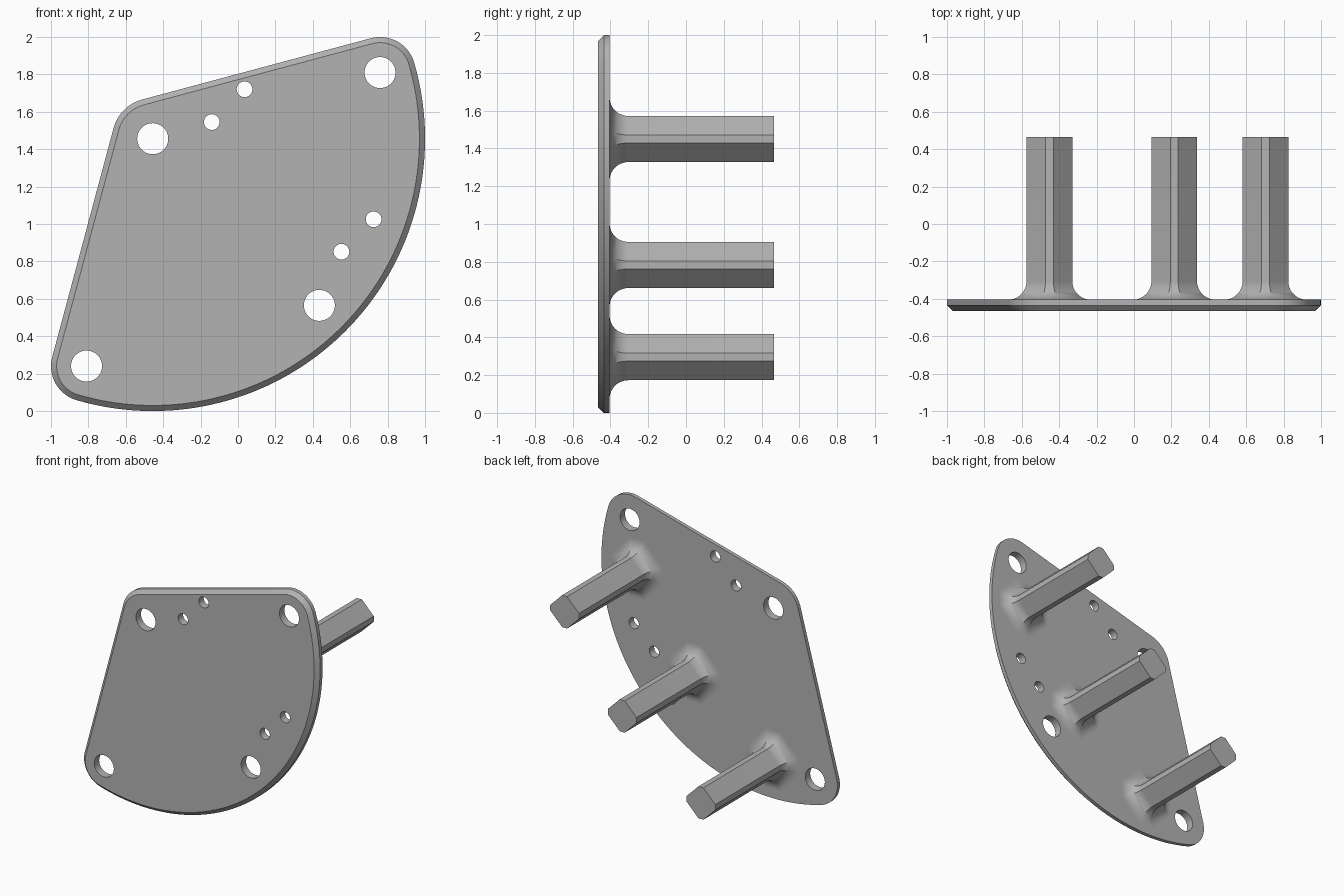
import bpy, bmesh
from math import sin, cos, asin, radians, degrees, pi, sqrt

cube = bpy.data.objects.get("Cube")
if cube:
    bpy.data.objects.remove(cube, do_unlink=True)

grey = bpy.data.materials.new("plain_grey")
grey.use_nodes = True
colour = (0.45, 0.45, 0.45, 1)
grey.diffuse_color = colour
grey.node_tree.nodes["Principled BSDF"].inputs["Base Color"].default_value = colour

FRONT, BACK, POST_END = -0.465, -0.405, 0.465
CHAMFER = 0.03
CX, CZ = -0.456, 1.456           # centre of the sector
BIG_R, APEX_R, TIP_R = 1.456, 0.217, 0.19


def polar(cx, cz, r, deg):
    return cx + r * cos(radians(deg)), cz + r * sin(radians(deg))


def arc(cx, cz, r, start, end, steps):
    return [polar(cx, cz, r, start + (end - start) * i / steps) for i in range(steps + 1)]


def loft(bm, rings):
    """Skin a list of (y, outline) rings and cap both ends."""
    loops = [[bm.verts.new((x, y, z)) for x, z in pts] for y, pts in rings]
    for a, b in zip(loops, loops[1:]):
        for i in range(len(a)):
            j = (i + 1) % len(a)
            bm.faces.new((a[i], a[j], b[j], b[i]))
    bm.faces.new(loops[0])
    bm.faces.new(loops[-1])


def make_object(name, bm):
    bmesh.ops.recalc_face_normals(bm, faces=bm.faces)
    mesh = bpy.data.meshes.new(name)
    bm.to_mesh(mesh)
    bm.free()
    mesh.materials.append(grey)
    obj = bpy.data.objects.new(name, mesh)
    bpy.context.collection.objects.link(obj)
    return obj


def activate(obj):
    bpy.ops.object.select_all(action='DESELECT')
    obj.select_set(True)
    bpy.context.view_layer.objects.active = obj


# Plate: a rounded sector whose front rim is chamfered
tip = 15 + degrees(asin((APEX_R - TIP_R) / (BIG_R - TIP_R)))
upper_tip = polar(CX, CZ, BIG_R - TIP_R, tip)
lower_tip = polar(CX, CZ, BIG_R - TIP_R, -90 - tip)


def outline(inset):
    pts = arc(CX, CZ, APEX_R - inset, 105, 165, 16)
    pts += arc(*lower_tip, TIP_R - inset, 165, 270 - tip, 20)
    pts += arc(CX, CZ, BIG_R - inset, -90 - tip, tip, 72)[1:]
    pts += arc(*upper_tip, TIP_R - inset, tip, 105, 20)[1:]
    return pts


bm = bmesh.new()
loft(bm, [(FRONT, outline(CHAMFER)), (FRONT + CHAMFER, outline(0)), (BACK, outline(0))])
plate = make_object("plate", bm)

# Through holes: four large, four small
holes = [(CX, CZ, 0.083), (*polar(CX, CZ, 1.26, -45), 0.083),
         (*upper_tip, 0.083), (*lower_tip, 0.083)]
holes += [(x, z, 0.042) for x, z in
          ((0.035, 1.72), (-0.14, 1.545), (0.725, 1.025), (0.553, 0.852))]
bm = bmesh.new()
for x, z, r in holes:
    circle = arc(x, z, r, 0, 360, 40)[:-1]
    loft(bm, [(FRONT - 0.1, circle), (BACK + 0.1, circle)])
cutter = make_object("hole_cutter", bm)
cutter.hide_render = True

activate(plate)
mod = plate.modifiers.new("holes", 'BOOLEAN')
mod.operation = 'DIFFERENCE'
mod.solver = 'EXACT'
mod.object = cutter
bpy.ops.object.modifier_apply(modifier=mod.name)
bpy.data.objects.remove(cutter, do_unlink=True)
bpy.ops.object.shade_smooth_by_angle(angle=radians(30))

# Posts: diamond section with clipped corners, flared into the plate
HALF, CLIP, FLARE = 0.122, 0.021, 0.1


def section(cx, cz, grow):
    h = HALF + grow
    s = HALF + CLIP + sqrt(2) * grow - h
    quarter = [(h, -s), (h, s)]
    pts = []
    for k in range(4):
        c, n = round(cos(k * pi / 2)), round(sin(k * pi / 2))
        pts += [(cx + c * x - n * z, cz + n * x + c * z) for x, z in quarter]
    return pts


posts = {"lower_post": (-0.452, 0.295), "middle_post": (0.215, 0.783), "upper_post": (0.703, 1.45)}
for name, (x, z) in posts.items():
    rings = [(BACK - 0.02, section(x, z, FLARE))]
    for i in range(13):
        a = i / 12 * pi / 2
        rings.append((BACK + FLARE * (1 - cos(a)), section(x, z, FLARE * (1 - sin(a)))))
    rings.append((POST_END, section(x, z, 0)))
    bm = bmesh.new()
    loft(bm, rings)
    activate(make_object(name, bm))
    bpy.ops.object.shade_smooth_by_angle(angle=radians(30))
